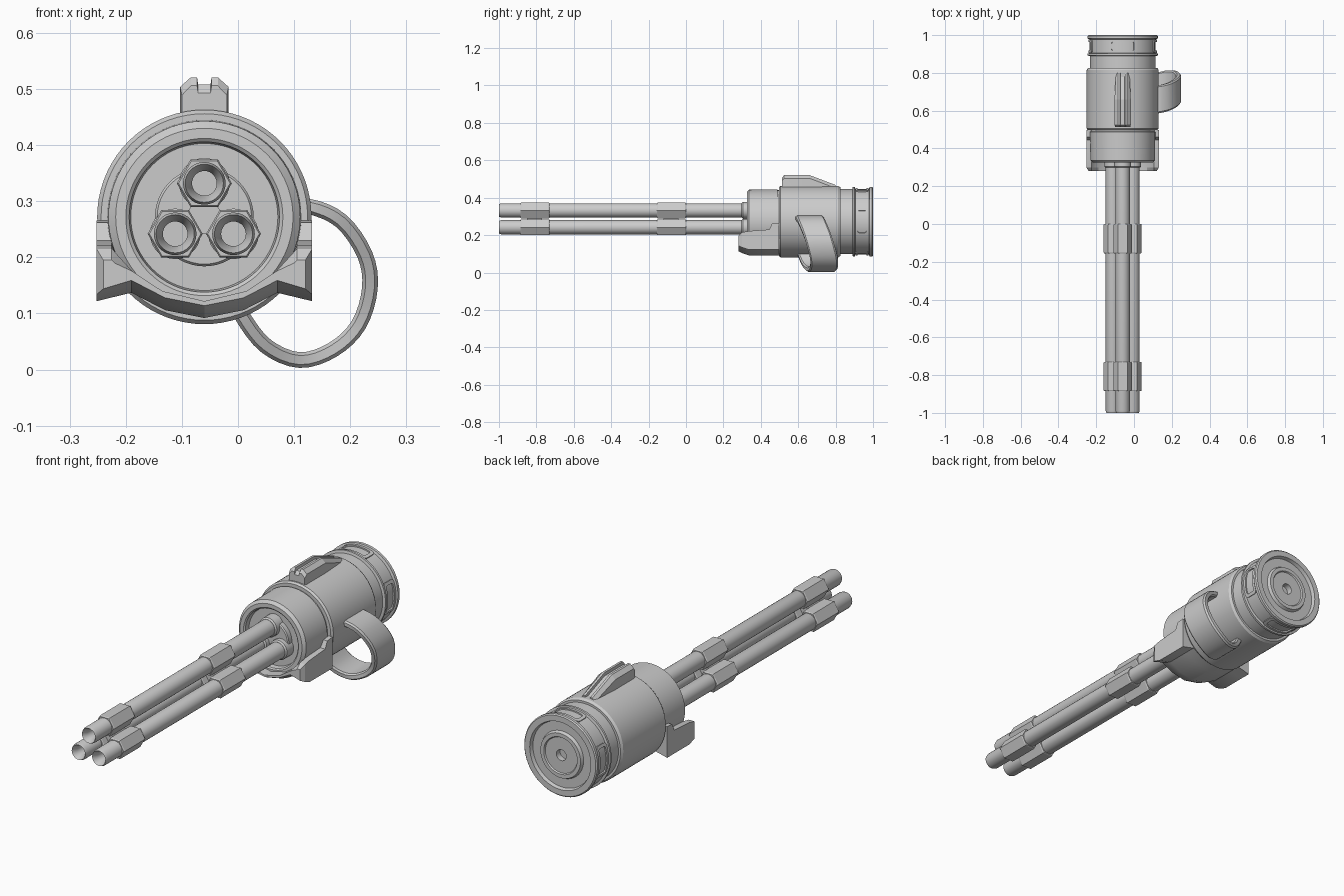
import bpy, bmesh
from math import sin, cos, pi, radians
from mathutils import Vector

if "Cube" in bpy.data.objects:
    bpy.data.objects.remove(bpy.data.objects["Cube"])

CX, CZ = -0.06, 0.272          # axis of the gun


def loft(name, sections, caps=True, closed=False, ring=True, loc=(0, 0, 0), angle=30):
    """Skin a list of equal-length point loops."""
    bm = bmesh.new()
    rows = [[bm.verts.new(p) for p in s] for s in sections]
    n = len(rows[0])
    pairs = list(zip(rows, rows[1:])) + ([(rows[-1], rows[0])] if closed else [])
    for a, b in pairs:
        for i in range(n if ring else n - 1):
            j = (i + 1) % n
            bm.faces.new((a[i], a[j], b[j], b[i]))
    if caps and not closed:
        bm.faces.new(rows[0])
        bm.faces.new(rows[-1][::-1])
    bmesh.ops.recalc_face_normals(bm, faces=bm.faces)
    me = bpy.data.meshes.new(name)
    bm.to_mesh(me)
    bm.free()
    ob = bpy.data.objects.new(name, me)
    ob.location = loc
    bpy.context.collection.objects.link(ob)
    bpy.ops.object.select_all(action='DESELECT')
    ob.select_set(True)
    bpy.context.view_layer.objects.active = ob
    bpy.ops.object.shade_smooth_by_angle(angle=radians(angle))
    return ob


def lathe(name, profile, x=CX, z=CZ, n=64, angle=30, start=0.0):
    """Revolve (radius, y) points around an axis parallel to y."""
    secs = [[(r * cos(start + 2 * pi * i / n), y, r * sin(start + 2 * pi * i / n))
             for i in range(n)] for r, y in profile]
    return loft(name, secs, loc=(x, 0, z), angle=angle)


def bevel(ob, w, seg=1):
    m = ob.modifiers.new("bevel", 'BEVEL')
    m.width, m.segments, m.limit_method = w, seg, 'ANGLE'


def mirror(ob):
    m = ob.modifiers.new("mirror", 'MIRROR')
    m.use_axis = (True, False, False)


# Main housing: recessed front, collar, drum, ribbed rear and back plate
lathe("housing", [
    (0.128, 0.352), (0.131, 0.352), (0.134, 0.33), (0.140, 0.325), (0.158, 0.325),
    (0.171, 0.337), (0.173, 0.488), (0.168, 0.49), (0.168, 0.497), (0.184, 0.497),
    (0.191, 0.506), (0.191, 0.814), (0.184, 0.825), (0.174, 0.825), (0.174, 0.889),
    (0.186, 0.892), (0.186, 0.902), (0.175, 0.905), (0.175, 0.978), (0.186, 0.982),
    (0.186, 0.995), (0.181, 1.0), (0.155, 1.0), (0.150, 0.984), (0.108, 0.984),
    (0.102, 0.998), (0.085, 0.998), (0.081, 0.992), (0.025, 0.992), (0.025, 0.965)], n=72)
lathe("barrel_hub", [(0.084, 0.325), (0.088, 0.33), (0.088, 0.36)], n=48)

# Three barrels with base collars and hexagonal sleeves
centres = [(CX + 0.06 * cos(a), CZ + 0.06 * sin(a)) for a in (pi / 2, pi * 7 / 6, -pi / 6)]
for i, (x, z) in enumerate(centres):
    lathe(f"barrel_{i}", [(0.022, -0.93), (0.022, -0.975), (0.034, -1.0),
                          (0.038, -0.988), (0.038, 0.36)], x, z, 28)
    lathe(f"barrel_collar_{i}", [(0.039, 0.298), (0.045, 0.304), (0.045, 0.36)], x, z, 28)
    for j, y in enumerate((-0.885, -0.155)):
        lathe(f"sleeve_{i}_{j}", [(0.046, y), (0.049, y + 0.005), (0.049, y + 0.15),
                                  (0.046, y + 0.155)], x, z, 6, 20)

# Triangular spacers tying the sleeves together
for j, y in enumerate((-0.85, -0.12)):
    loft(f"spacer_{j}", [[(x, yy, z) for x, z in centres] for yy in (y, y + 0.08)])

# Chin guard with side fins, mirrored across the axis
secs = []
for y, top, lift, out in ((0.28, 0.195, 0.022, 0.180), (0.30, 0.215, 0.012, 0.192),
                          (0.335, 0.222, 0, 0.192), (0.445, 0.23, 0, 0.192),
                          (0.46, 0.262, 0, 0.192), (0.497, 0.266, 0, 0.192)):
    half = [(out, top), (out, 0.122 + lift), (0.13, 0.137 + lift), (0.07, 0.106 + lift),
            (0, 0.092 + lift), (0, 0.122), (0.075, 0.14), (0.128, 0.175),
            (0.16, min(top, 0.215) - 0.005), (0.165, top)]
    secs.append([(u, y, z) for u, z in half])
guard = loft("chin_guard", secs, loc=(CX, 0, 0), angle=20)
mirror(guard)

# Top rail: grooved block that tapers to the rear
secs = []
for y, h, w in ((0.513, 0.506, 0.040), (0.525, 0.521, 0.043), (0.66, 0.521, 0.043),
                (0.80, 0.468, 0.036)):
    secs.append([(u, y, z) for u, z in (
        (-w, 0.44), (-w, h - 0.017), (-0.024, h), (-0.013, h), (-0.011, h - 0.013),
        (0.011, h - 0.013), (0.013, h), (0.024, h), (w, h - 0.017), (w, 0.44))])
loft("top_rail", secs, loc=(CX, 0, 0), angle=15)

# Carry strap: a wide band swept along a skewed loop at the side
keys = [Vector(p) for p in (
    (0.09, 0.655, 0.285), (0.13, 0.66, 0.290), (0.185, 0.675, 0.264), (0.226, 0.70, 0.205),
    (0.235, 0.72, 0.145), (0.215, 0.737, 0.080), (0.17, 0.738, 0.036), (0.11, 0.722, 0.017),
    (0.05, 0.695, 0.042), (0.008, 0.672, 0.095), (-0.01, 0.66, 0.14))]
path = []
for i in range(1, len(keys) - 2):
    a, b, c, d = keys[i - 1:i + 3]
    for k in range(4):
        t = k / 4
        path.append(0.5 * (2 * b + (c - a) * t + (2 * a - 5 * b + 4 * c - d) * t * t
                           + (3 * b - a - 3 * c + d) * t ** 3))
path = [keys[0]] + path + keys[-2:]
secs = []
for i, p in enumerate(path):
    tan = path[min(i + 1, len(path) - 1)] - path[max(i - 1, 0)]
    nrm = Vector((-tan.z, 0, tan.x)).normalized()
    secs.append([p + nrm * a + Vector((0, b, 0)) for a, b in (
        (-0.014, -0.066), (-0.008, -0.074), (0.008, -0.074), (0.014, -0.066),
        (0.014, 0.066), (0.008, 0.074), (-0.008, 0.074), (-0.014, 0.066))])
loft("carry_strap", secs, angle=35)


# Four rounded window frames around the rear band
def rounded(w, h, r):
    pts = []
    for sx, sy, a0 in ((1, 1, 0), (-1, 1, 90), (-1, -1, 180), (1, -1, 270)):
        for k in range(4):
            a = radians(a0 + 30 * k)
            pts.append((sx * (w - r) + r * cos(a), sy * (h - r) + r * sin(a)))
        if sx * sy > 0:   # extra points so long sides follow the curve
            pts += [(sx * (w - r) * (1 - k / 4), sy * h) for k in range(1, 8)]
    return pts


outer, inner = rounded(0.072, 0.035, 0.014), rounded(0.058, 0.023, 0.008)
for q in range(4):
    secs = []
    for loop, r in ((outer, 0.170), (outer, 0.181), (inner, 0.181), (inner, 0.170)):
        secs.append([(r * cos(q * pi / 2 + t / 0.172), 0.941 + y,
                      r * sin(q * pi / 2 + t / 0.172)) for t, y in loop])
    loft(f"window_frame_{q}", secs, closed=True, loc=(CX, 0, CZ))
